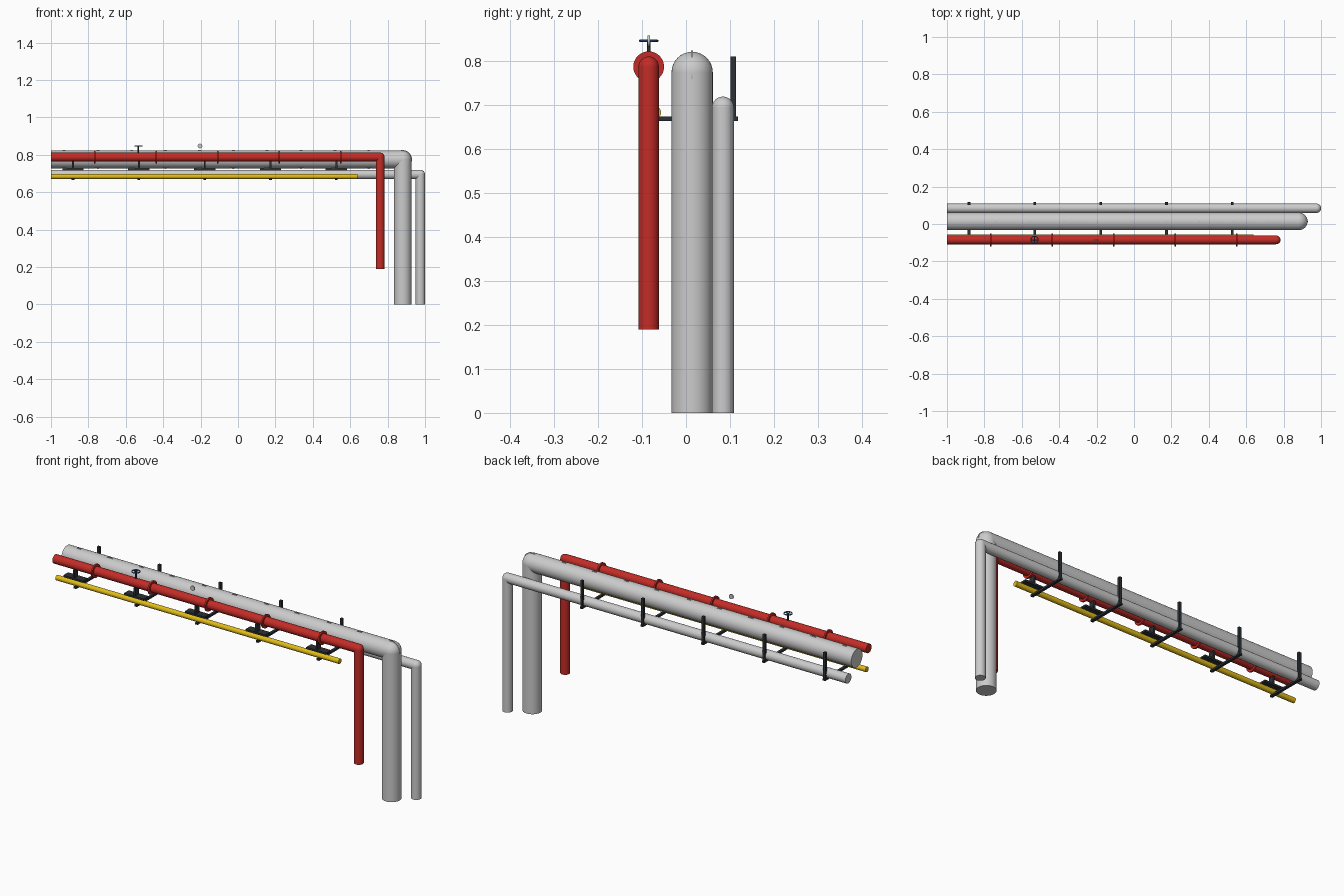
import bpy, math
from mathutils import Vector

if "Cube" in bpy.data.objects:
    bpy.data.objects.remove(bpy.data.objects["Cube"])


def material(name, rgb):
    m = bpy.data.materials.new(name)
    m.diffuse_color = (*rgb, 1)
    m.use_nodes = True
    m.node_tree.nodes["Principled BSDF"].inputs["Base Color"].default_value = m.diffuse_color
    return m


RED = material("red_paint", (0.55, 0.025, 0.02))
YELLOW = material("yellow_paint", (0.75, 0.5, 0.01))
DARK = material("dark_steel", (0.025, 0.03, 0.035))
BLUE = material("blue_paint", (0.05, 0.12, 0.3))


def finish(name, mat, smooth=True):
    ob = bpy.context.object
    ob.name = name
    if mat:
        ob.data.materials.append(mat)
    if smooth:
        bpy.ops.object.shade_smooth_by_angle(angle=math.radians(35))
    return ob


def rod(name, a, b, r, mat=None, sides=32):
    a, b = Vector(a), Vector(b)
    d = b - a
    bpy.ops.mesh.primitive_cylinder_add(
        vertices=sides, radius=r, depth=d.length, location=(a + b) / 2,
        rotation=d.to_track_quat('Z', 'Y').to_euler())
    return finish(name, mat)


def box(name, lo, hi, mat=None):
    lo, hi = Vector(lo), Vector(hi)
    bpy.ops.mesh.primitive_cube_add(size=1, location=(lo + hi) / 2)
    bpy.context.object.scale = hi - lo
    return finish(name, mat, False)


def bent_pipe(name, x, y, z, bottom, r, mat=None):
    # horizontal run, ball elbow and drop
    rod(name + "_run", (-1, y, z), (x, y, z), r, mat)
    rod(name + "_drop", (x, y, z), (x, y, bottom), r, mat)
    bpy.ops.mesh.primitive_uv_sphere_add(segments=32, ring_count=16, radius=r, location=(x, y, z))
    finish(name + "_elbow", mat)


# Pipes
bent_pipe("main_pipe", 0.881, 0.014, 0.775, 0, 0.047)
bent_pipe("small_pipe", 0.975, 0.084, 0.695, 0, 0.025)
RY, RZ = -0.085, 0.788
bent_pipe("red_pipe", 0.76, RY, RZ, 0.19, 0.0233, RED)
rod("yellow_conduit", (-1, -0.07, 0.684), (0.64, -0.07, 0.684), 0.0135, YELLOW, 24)

# Thin seam discs poking through the main pipe
for i in range(11):
    x = -0.93 + 0.181 * i
    rod(f"seam_disc_{i}", (x, 0.0115, 0.775), (x, 0.0165, 0.775), 0.05, None, 48)

# Collars on the red pipe
for i in range(5):
    x = -0.765 + 0.3285 * i
    rod(f"red_collar_{i}", (x - 0.004, RY, RZ), (x + 0.004, RY, RZ), 0.035, RED)

# Brackets: arm, rear post, and a shoe under the red pipe
for i in range(5):
    x = -0.882 + 0.352 * i
    box(f"bracket_arm_{i}", (x - 0.007, -0.09, 0.665), (x + 0.007, 0.118, 0.675), DARK)
    box(f"bracket_post_{i}", (x - 0.007, 0.101, 0.67), (x + 0.007, 0.114, 0.811), DARK)
    box(f"shoe_plate_{i}", (x - 0.057, RY - 0.02, 0.716), (x + 0.057, RY + 0.02, 0.726), DARK)
    box(f"shoe_web_{i}", (x - 0.005, RY - 0.015, 0.724), (x + 0.005, RY + 0.015, 0.768), DARK)

# Valve stem and handwheel
VX, VZ = -0.532, 0.847
rod("valve_stem", (VX, RY, RZ), (VX, RY, VZ + 0.003), 0.004, DARK, 16)
bpy.ops.mesh.primitive_torus_add(major_segments=32, minor_segments=10, major_radius=0.0195,
                                 minor_radius=0.0028, location=(VX, RY, VZ))
finish("handwheel_rim", BLUE)
for i, (dx, dy) in enumerate([(0.019, 0), (0, 0.019)]):
    rod(f"handwheel_spoke_{i}", (VX - dx, RY - dy, VZ), (VX + dx, RY + dy, VZ), 0.002, BLUE, 8)

# Gauge dial
rod("gauge_dial", (-0.203, RY - 0.003, 0.847), (-0.203, RY + 0.003, 0.847), 0.0125)
